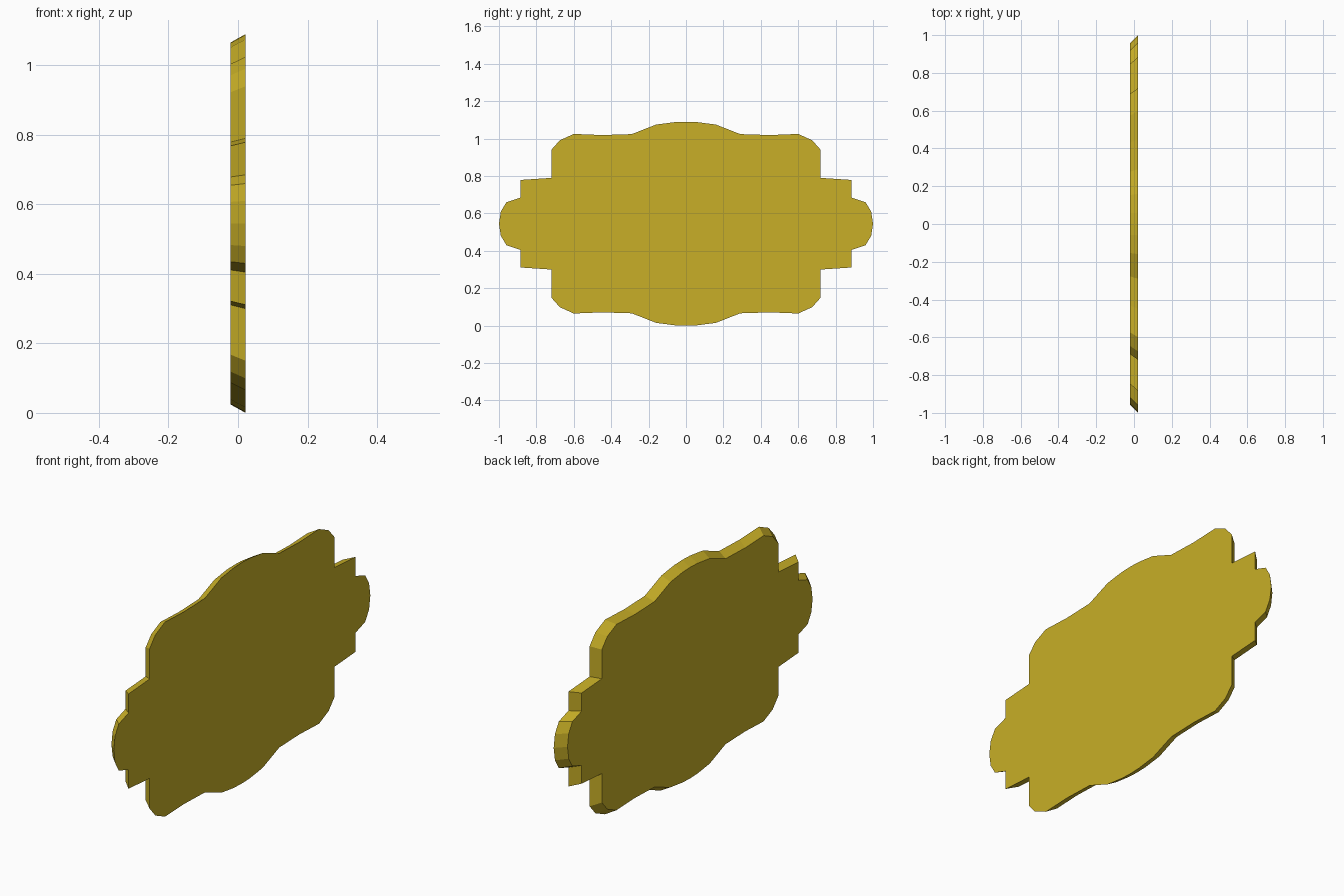
import bpy, bmesh

if "Cube" in bpy.data.objects:
    bpy.data.objects.remove(bpy.data.objects["Cube"])

CENTRE_Z = 0.545
HALF_DEPTH = 0.022
BACK_SCALE = 0.955

# One quarter of the plaque outline, from top middle to the side: (y, z offset)
quarter = [(0.06, 0.543), (0.16, 0.530), (0.29, 0.479), (0.45, 0.474), (0.60, 0.480),
           (0.675, 0.446), (0.72, 0.395), (0.72, 0.245), (0.885, 0.234),
           (0.885, 0.140), (0.96, 0.115), (0.99, 0.065)]

# Mirror the quarter into a closed loop
right = [(0, 0.545)] + quarter + [(1.0, 0)] + [(y, -z) for y, z in reversed(quarter)] + [(0, -0.545)]
outline = right + [(-y, z) for y, z in reversed(right[1:-1])]

# Plaque with bevelled rim: full outline on +x, smaller on -x
bm = bmesh.new()
wide = [bm.verts.new((HALF_DEPTH, y, CENTRE_Z + z)) for y, z in outline]
narrow = [bm.verts.new((-HALF_DEPTH, y * BACK_SCALE, CENTRE_Z + z * BACK_SCALE)) for y, z in outline]
bm.faces.new(wide)
bm.faces.new(narrow)
n = len(outline)
for i in range(n):
    j = (i + 1) % n
    bm.faces.new((wide[i], wide[j], narrow[j], narrow[i]))
bmesh.ops.recalc_face_normals(bm, faces=bm.faces)
mesh = bpy.data.meshes.new("plaque")
bm.to_mesh(mesh)
bm.free()
plaque = bpy.data.objects.new("plaque", mesh)
bpy.context.collection.objects.link(plaque)

# Gold colour
gold = bpy.data.materials.new("gold")
gold.diffuse_color = (0.58, 0.43, 0.02, 1)
gold.use_nodes = True
gold.node_tree.nodes["Principled BSDF"].inputs["Base Color"].default_value = gold.diffuse_color
mesh.materials.append(gold)
